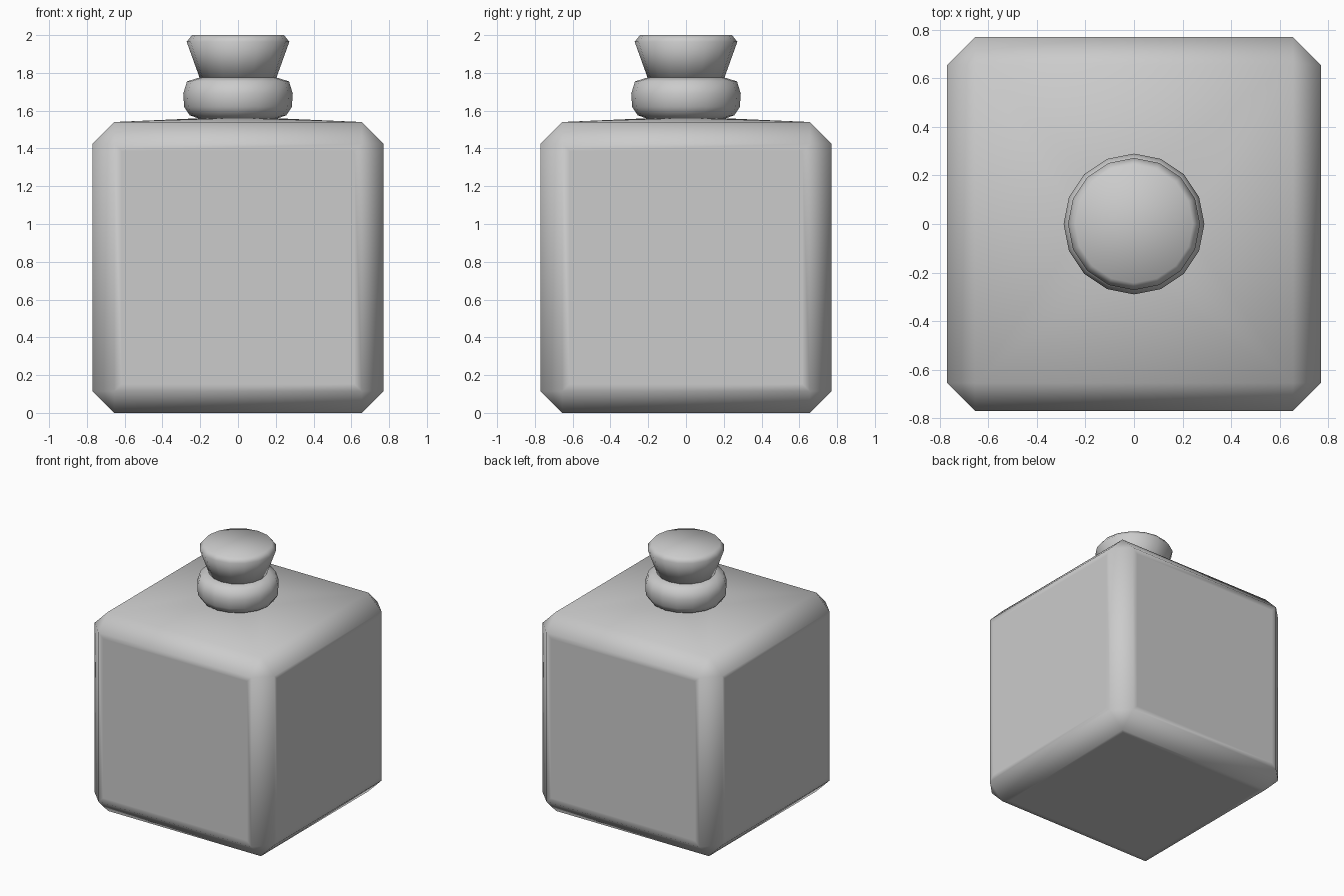
import bpy, bmesh, math

if "Cube" in bpy.data.objects:
    bpy.data.objects.remove(bpy.data.objects["Cube"])

HALF, BEVEL = 0.77, 0.115   # body half width, chamfer size
SIDES = 16


def finish(name, bm):
    bmesh.ops.recalc_face_normals(bm, faces=bm.faces)
    for f in bm.faces:
        f.smooth = True
    mesh = bpy.data.meshes.new(name)
    bm.to_mesh(mesh)
    bm.free()
    obj = bpy.data.objects.new(name, mesh)
    bpy.context.collection.objects.link(obj)
    return obj


def ring(bm, r, z):
    return [bm.verts.new((r * math.cos(2 * math.pi * i / SIDES),
                          r * math.sin(2 * math.pi * i / SIDES), z))
            for i in range(SIDES)]


def lathe(name, profile):
    bm = bmesh.new()
    rings = [ring(bm, r, z) for r, z in profile]
    for a, b in zip(rings, rings[1:]):
        for i in range(SIDES):
            j = (i + 1) % SIDES
            bm.faces.new((a[i], a[j], b[j], b[i]))
    bm.faces.new(rings[0][::-1])
    bm.faces.new(rings[-1])
    return finish(name, bm)


# Body: chamfered cube with inset panels
bm = bmesh.new()
bmesh.ops.create_cube(bm, size=2 * HALF)
bmesh.ops.translate(bm, verts=bm.verts, vec=(0, 0, HALF))
bmesh.ops.bevel(bm, geom=bm.edges[:], offset=BEVEL, segments=1,
                profile=0.5, affect='EDGES')
bm.normal_update()
top = max(bm.faces, key=lambda f: f.normal.z)
panels = [f for f in bm.faces if f is not top and max(map(abs, f.normal)) > 0.99]
bmesh.ops.inset_individual(bm, faces=panels, thickness=0.055)

# Shoulder: gentle slope from the square top up to the round neck opening
corners = sorted(top.verts, key=lambda v: math.atan2(v.co.y, v.co.x) % (2 * math.pi))
bmesh.ops.delete(bm, geom=[top], context='FACES_ONLY')
neck_ring = ring(bm, 0.2, 1.56)
for k in range(4):
    for i in range(4 * k, 4 * k + 4):
        bm.faces.new((corners[k], neck_ring[(i + 1) % SIDES], neck_ring[i]))
    bm.faces.new((corners[k], corners[(k + 1) % 4], neck_ring[(4 * k + 4) % SIDES]))
finish("bottle_body", bm)

# Rounded neck collar
lathe("neck_collar", [(0.2, 1.556), (0.255, 1.575), (0.285, 1.62),
                      (0.29, 1.69), (0.27, 1.755), (0.205, 1.775)])

# Tapered stopper
lathe("stopper", [(0.2, 1.765), (0.272, 1.965), (0.243, 2.0)])
